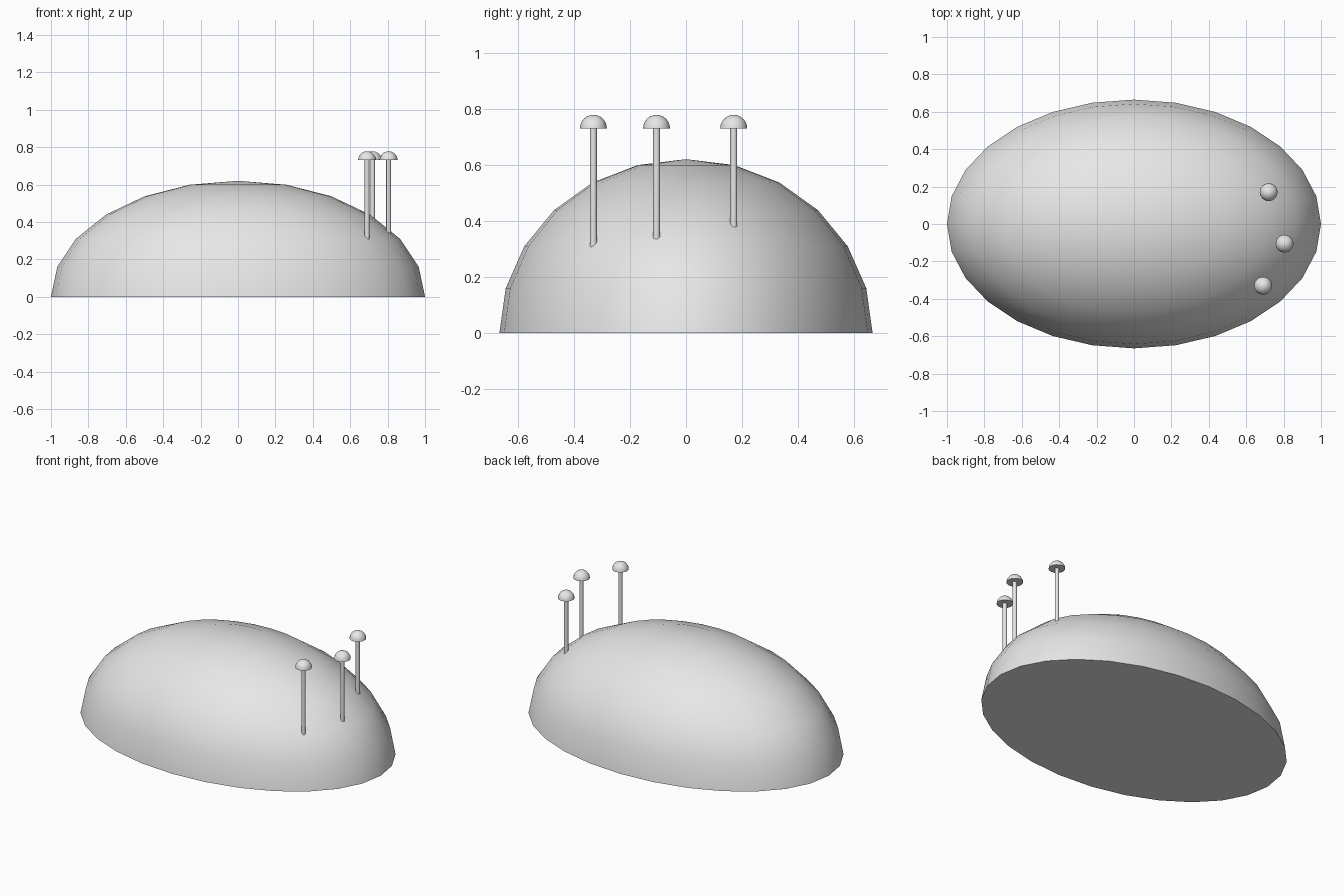
import bpy
import bmesh
import math
from mathutils import Matrix, Vector

cube = bpy.data.objects.get("Cube")
if cube:
    bpy.data.objects.remove(cube, do_unlink=True)

# Single plain grey material
grey = bpy.data.materials.new("light_grey")
grey.use_nodes = True
colour = (0.8, 0.8, 0.8, 1)
grey.diffuse_color = colour
grey.node_tree.nodes["Principled BSDF"].inputs["Base Color"].default_value = colour


def finish(name, bm, location):
    """Turn a bmesh into a smooth object with sharp rims."""
    bmesh.ops.recalc_face_normals(bm, faces=bm.faces)
    mesh = bpy.data.meshes.new(name)
    bm.to_mesh(mesh)
    bm.free()
    mesh.materials.append(grey)
    obj = bpy.data.objects.new(name, mesh)
    obj.location = location
    bpy.context.collection.objects.link(obj)
    bpy.ops.object.select_all(action="DESELECT")
    obj.select_set(True)
    bpy.context.view_layer.objects.active = obj
    bpy.ops.object.shade_smooth_by_angle(angle=math.radians(40))
    return obj


def dome(name, radii, segments, rings, location=(0, 0, 0)):
    """Closed upper half of an ellipsoid, flat side at its origin."""
    bm = bmesh.new()
    bmesh.ops.create_uvsphere(bm, u_segments=segments, v_segments=rings * 2, radius=1)
    lower = [v for v in bm.verts if v.co.z < -0.001]
    bmesh.ops.delete(bm, geom=lower, context="VERTS")
    rim = [e for e in bm.edges if e.is_boundary]
    bmesh.ops.contextual_create(bm, geom=rim)
    bmesh.ops.scale(bm, vec=Vector(radii), verts=bm.verts)
    return finish(name, bm, location)


def shaft(name, radius, x, y, bottom, top):
    bm = bmesh.new()
    bmesh.ops.create_cone(bm, cap_ends=True, segments=12, radius1=radius, radius2=radius,
                          depth=top - bottom, matrix=Matrix.Translation((0, 0, (top - bottom) / 2)))
    return finish(name, bm, (x, y, bottom))


# Half-ellipsoid cushion
BODY = (1.0, 0.665, 0.62)
dome("cushion", BODY, 28, 6)

# Three round-headed pins, sunk slightly into the cushion
HEAD_Z = 0.73
PINS = {"back": (0.72, 0.17), "middle": (0.805, -0.105), "front": (0.69, -0.33)}
for place, (x, y) in PINS.items():
    surface = BODY[2] * math.sqrt(1 - (x / BODY[0]) ** 2 - (y / BODY[1]) ** 2)
    shaft(place + "_pin_shaft", 0.0125, x, y, surface - 0.04, HEAD_Z + 0.01)
    dome(place + "_pin_head", (0.048, 0.048, 0.048), 16, 6, (x, y, HEAD_Z))
